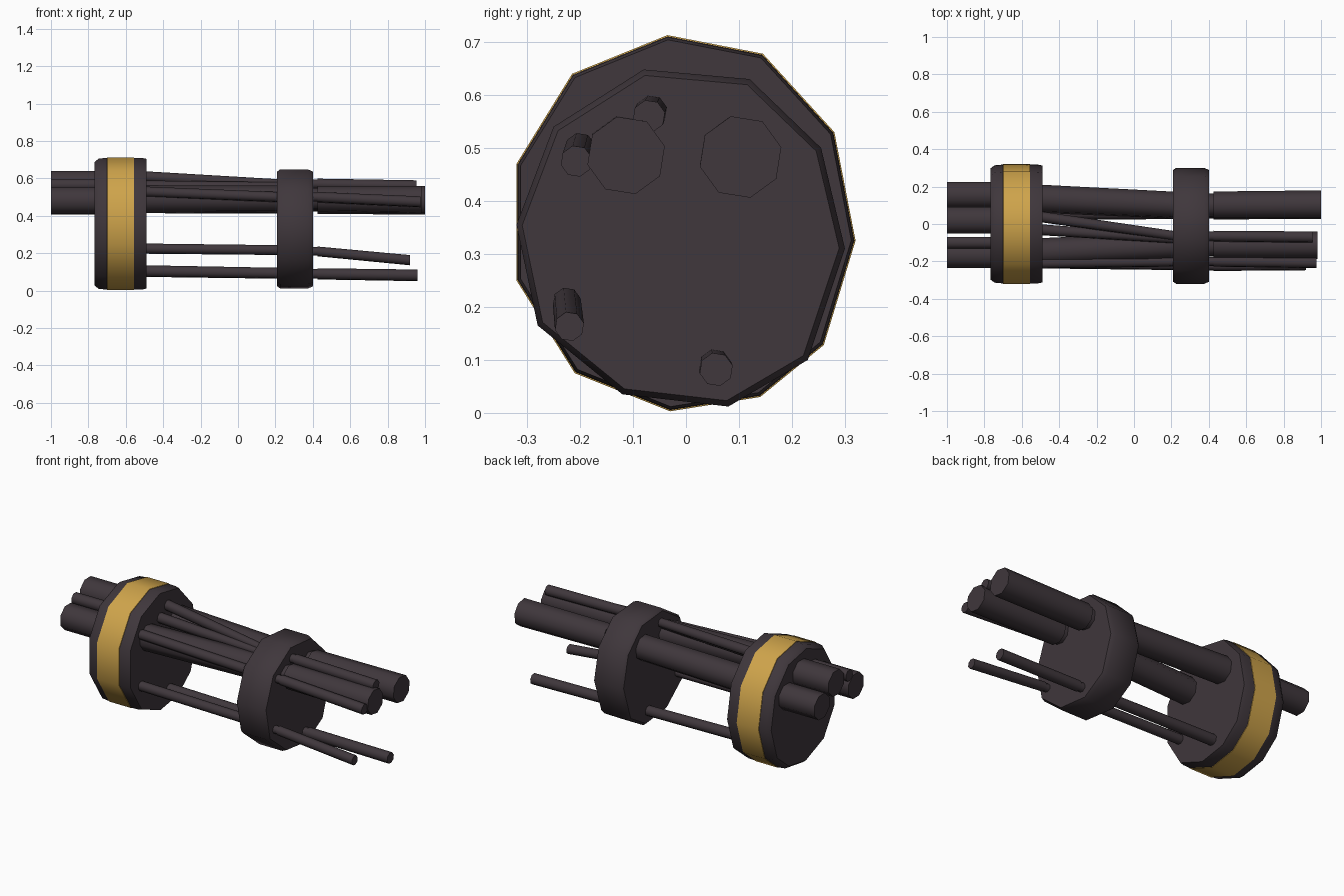
import bpy, bmesh, math
from mathutils import Vector

if "Cube" in bpy.data.objects:
    bpy.data.objects.remove(bpy.data.objects["Cube"])


def material(name, rgb):
    m = bpy.data.materials.new(name)
    m.diffuse_color = (*rgb, 1)
    m.use_nodes = True
    m.node_tree.nodes["Principled BSDF"].inputs["Base Color"].default_value = m.diffuse_color
    return m


DARK = material("dark plum grey", (0.050, 0.038, 0.045))
GOLD = material("warm gold", (0.62, 0.37, 0.07))


def finish(bm, name, angle):
    bmesh.ops.recalc_face_normals(bm, faces=bm.faces[:])
    mesh = bpy.data.meshes.new(name)
    bm.to_mesh(mesh)
    bm.free()
    mesh.materials.append(DARK)
    mesh.materials.append(GOLD)
    ob = bpy.data.objects.new(name, mesh)
    bpy.context.collection.objects.link(ob)
    bpy.context.view_layer.objects.active = ob
    ob.select_set(True)
    bpy.ops.object.shade_smooth_by_angle(angle=math.radians(angle))
    ob.select_set(False)
    return ob


def skin(bm, rings):
    """Join rings of equal vertex count and close both ends."""
    loops = [[bm.verts.new(p) for p in r] for r in rings]
    n = len(loops[0])
    for a, b in zip(loops, loops[1:]):
        for i in range(n):
            bm.faces.new((a[i], a[(i + 1) % n], b[(i + 1) % n], b[i]))
    bm.faces.new(loops[0])
    bm.faces.new(loops[-1])


def collar(name, outline, centre, stations, gold=None):
    """Many-sided disc along x; stations are (x, scale)."""
    cy, cz = centre
    bm = bmesh.new()
    skin(bm, [[(x, cy + (y - cy) * s, cz + (z - cz) * s) for y, z in outline]
              for x, s in stations])
    if gold:
        for f in bm.faces:
            if gold[0] < f.calc_center_median().x < gold[1] and abs(f.normal.x) < 0.9:
                f.material_index = 1
    return finish(bm, name, 40)


def rod(name, start, end, r0, r1, sides=8, turn=0.0):
    """Slanted rod whose ends are cut square to x."""
    a, b = Vector(start), Vector(end)
    bm = bmesh.new()
    rings = []
    for p, r in ((a, r0), (b, r1)):
        rings.append([p + Vector((0, r * math.cos(t), r * math.sin(t)))
                      for t in (math.tau * (i + turn) / sides for i in range(sides))])
    skin(bm, rings)
    return finish(bm, name, 50)


# large banded collar
big = [(-0.035, 0.713), (0.145, 0.678), (0.28, 0.53), (0.32, 0.325),
       (0.26, 0.128), (0.14, 0.03), (-0.03, 0.003), (-0.21, 0.075),
       (-0.32, 0.25), (-0.32, 0.47), (-0.215, 0.64)]
collar("banded_collar", big, (0, 0.357),
       [(-0.767, 0.93), (-0.745, 0.98), (-0.70, 0.993), (-0.699, 1.0),
        (-0.556, 1.0), (-0.555, 0.993), (-0.51, 0.99), (-0.488, 0.975)],
       gold=(-0.6995, -0.5555))

# smaller plain collar
small = [(-0.08, 0.648), (0.12, 0.63), (0.255, 0.50), (0.30, 0.31),
         (0.23, 0.10), (0.08, 0.012), (-0.12, 0.035), (-0.28, 0.165),
         (-0.32, 0.355), (-0.25, 0.54)]
collar("plain_collar", small, (-0.01, 0.33),
       [(0.208, 0.96), (0.225, 1.0), (0.375, 1.0), (0.40, 0.965)])

# rods leaving the plain collar: name, y, z at collar, y, z at tip, tip x, radius
front_rods = [
    ("thick_rod_back", 0.10, 0.485, 0.103, 0.483, 1.0, 0.079),
    ("thick_rod_front", -0.115, 0.49, -0.113, 0.486, 0.98, 0.075),
    ("thin_rod_top", -0.065, 0.57, -0.07, 0.56, 0.955, 0.031),
    ("thin_rod_side", -0.20, 0.50, -0.207, 0.475, 0.975, 0.030),
    ("lower_rod_front", -0.225, 0.21, -0.22, 0.163, 0.92, 0.028),
    ("lower_rod_middle", 0.055, 0.09, 0.057, 0.082, 0.96, 0.032),
]
for name, y0, z0, y1, z1, tip, r in front_rods:
    rod(name, (0.425, y0, z0), (tip, y1, z1), r * 0.96, r, turn=0.3)
    rod(name + "_neck", (0.38, y0, z0), (0.43, y0, z0), r * 0.82, r * 0.82, turn=0.3)

# rods between the collars: name, y, z left, radius, y, z right, radius
middle_rods = [
    ("middle_thick_back", 0.135, 0.49, 0.078, 0.10, 0.485, 0.074),
    ("middle_thick_front", -0.15, 0.49, 0.076, -0.115, 0.49, 0.074),
    ("middle_thin_top", 0.04, 0.61, 0.030, -0.065, 0.57, 0.026),
    ("middle_thin_inner", -0.03, 0.56, 0.030, -0.08, 0.555, 0.026),
    ("middle_thin_side", -0.21, 0.53, 0.028, -0.20, 0.50, 0.028),
    ("middle_lower_front", -0.21, 0.225, 0.028, -0.22, 0.217, 0.027),
    ("middle_lower_middle", 0.055, 0.105, 0.032, 0.055, 0.093, 0.030),
]
for name, y0, z0, r0, y1, z1, r1 in middle_rods:
    rod(name, (-0.51, y0, z0), (0.23, y1, z1), r0, r1, turn=0.3)

# rod stubs behind the banded collar: name, y, z, radius
rear_rods = [
    ("rear_stub_back", 0.155, 0.478, 0.076),
    ("rear_stub_top", 0.02, 0.567, 0.078),
    ("rear_stub_front", -0.165, 0.482, 0.076),
    ("rear_stub_thin", -0.10, 0.565, 0.034),
]
for name, y, z, r in rear_rods:
    rod(name, (-1.0, y, z), (-0.75, y, z), r, r, turn=0.5)
